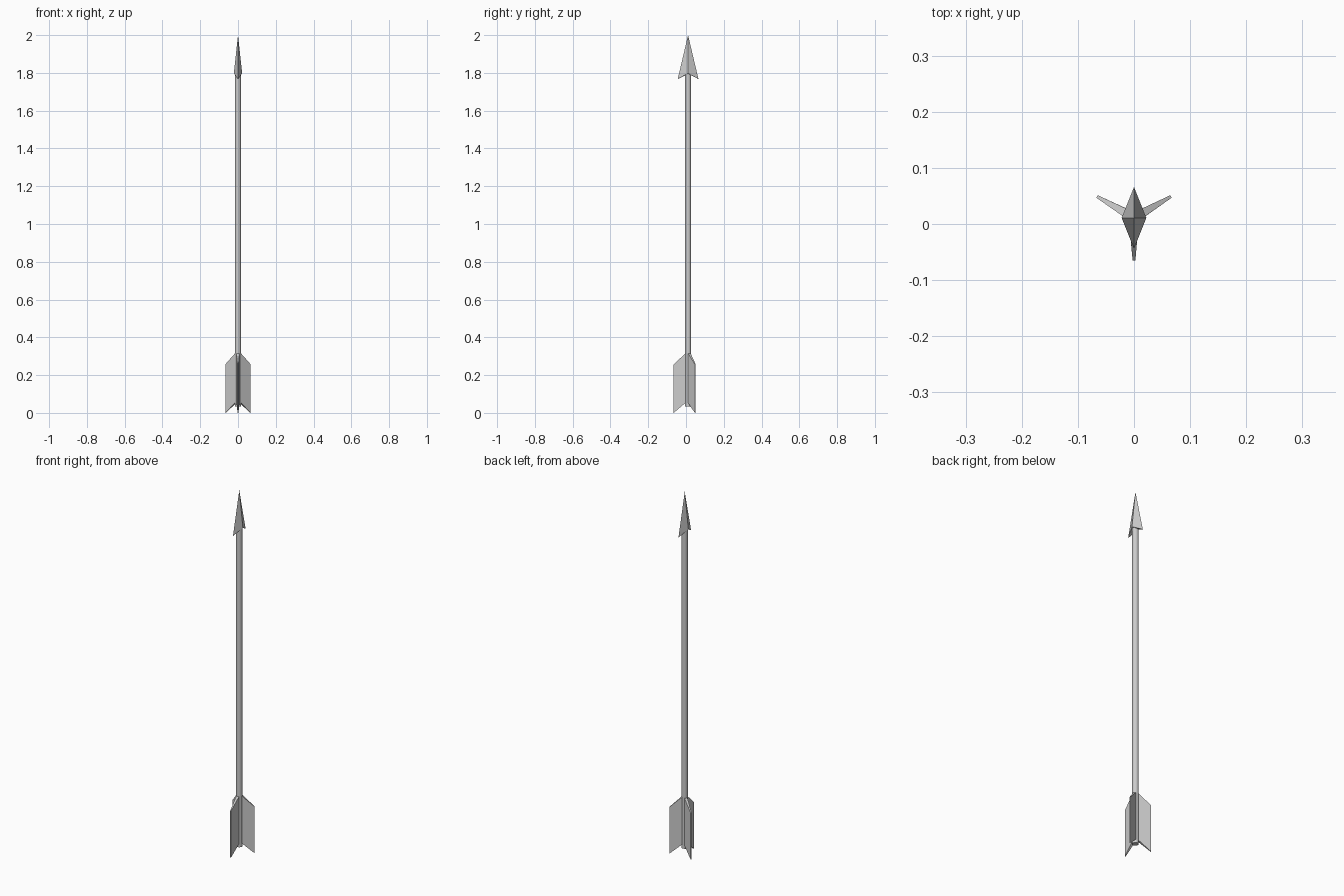
import bpy, bmesh
from math import radians
from mathutils import Matrix

if "Cube" in bpy.data.objects:
    bpy.data.objects.remove(bpy.data.objects["Cube"])

CY = 0.011  # arrow axis, slightly behind y = 0


def make_object(name, bm):
    bmesh.ops.recalc_face_normals(bm, faces=bm.faces)
    mesh = bpy.data.meshes.new(name)
    bm.to_mesh(mesh)
    bm.free()
    obj = bpy.data.objects.new(name, mesh)
    bpy.context.collection.objects.link(obj)
    return obj


# Shaft: smooth round rod
bm = bmesh.new()
bmesh.ops.create_cone(bm, cap_ends=True, segments=12, radius1=0.016, radius2=0.016, depth=1.765,
                      matrix=Matrix.Translation((0, CY, 0.9175)))
shaft = make_object("shaft", bm)
bpy.context.view_layer.objects.active = shaft
shaft.select_set(True)
bpy.ops.object.shade_smooth_by_angle(angle=radians(40))

# Arrowhead: four-sided point with two swept-back barbs
bm = bmesh.new()
tip = bm.verts.new((0, CY, 2.0))
base = bm.verts.new((0, CY, 1.795))
ring = [bm.verts.new(p) for p in ((0.022, CY, 1.798), (0, CY + 0.055, 1.767),
                                  (-0.022, CY, 1.798), (0, CY - 0.055, 1.767))]
for i in range(4):
    a, b = ring[i], ring[(i + 1) % 4]
    bm.faces.new((a, b, tip))
    bm.faces.new((b, a, base))
make_object("arrowhead", bm)

# Fletching: three vanes thinning outward; profile is (radius, z, half thickness)
vane = [(0.006, 0.322, 0.009), (0.012, 0.317, 0.008), (0.076, 0.257, 0.0025),
        (0.076, 0.0, 0.0025), (0.012, 0.055, 0.008), (0.006, 0.058, 0.009)]
for n, angle in enumerate((30, 150, 270)):
    bm = bmesh.new()
    left = [bm.verts.new((r, t, z)) for r, z, t in vane]
    right = [bm.verts.new((r, -t, z)) for r, z, t in vane]
    bm.faces.new(left)
    bm.faces.new(right[::-1])
    for i in range(len(vane)):
        j = (i + 1) % len(vane)
        bm.faces.new((left[i], right[i], right[j], left[j]))
    bm.transform(Matrix.Translation((0, CY, 0)) @ Matrix.Rotation(radians(angle), 4, 'Z'))
    make_object(f"fletching_{n + 1}", bm)
